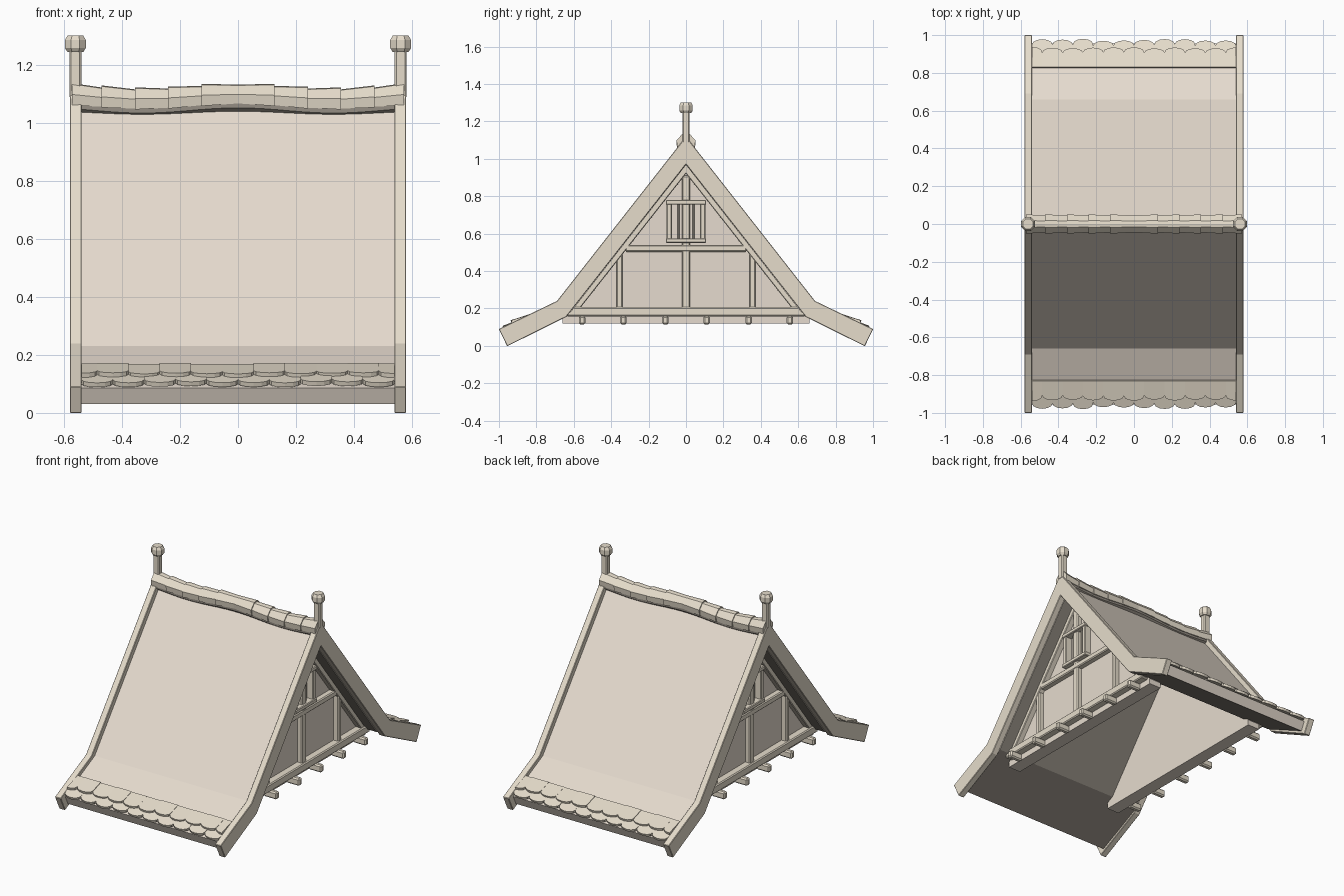
import bpy, bmesh, math, random
from mathutils import Vector

if "Cube" in bpy.data.objects:
    bpy.data.objects.remove(bpy.data.objects["Cube"])

random.seed(4)


def colour(name, rgb):
    m = bpy.data.materials.new(name)
    m.diffuse_color = (*rgb, 1)
    m.use_nodes = True
    m.node_tree.nodes["Principled BSDF"].inputs["Base Color"].default_value = m.diffuse_color
    return m


PLASTER = colour("pale beige", (0.79, 0.71, 0.62))
TIMBER = colour("timber beige", (0.79, 0.72, 0.60))
DARK = colour("dark underside", (0.30, 0.27, 0.23))


def finish(name, bm, mat, mirror=(False, False), bevel=0, under=None):
    bmesh.ops.remove_doubles(bm, verts=bm.verts, dist=0.0002)
    bmesh.ops.recalc_face_normals(bm, faces=bm.faces)
    me = bpy.data.meshes.new(name)
    bm.to_mesh(me)
    bm.free()
    me.materials.append(mat)
    if under:  # downward faces take the second colour
        me.materials.append(under)
        for p in me.polygons:
            p.material_index = int(p.normal.z < -.5)
    ob = bpy.data.objects.new(name, me)
    bpy.context.collection.objects.link(ob)
    if bevel:
        b = ob.modifiers.new("Bevel", 'BEVEL')
        b.width, b.segments, b.limit_method = bevel, 1, 'ANGLE'
    if any(mirror):
        m = ob.modifiers.new("Mirror", 'MIRROR')
        m.use_axis = (mirror[0], mirror[1], False)
        m.use_mirror_merge = False
    return ob


def loft(bm, rings):
    """Closed solid through matching rings of points."""
    vs = [[bm.verts.new(p) for p in r] for r in rings]
    n = len(vs[0])
    for a, b in zip(vs, vs[1:]):
        for i in range(n):
            bm.faces.new((a[i], a[(i + 1) % n], b[(i + 1) % n], b[i]))
    bm.faces.new(vs[0][::-1])
    bm.faces.new(vs[-1])


def prism(bm, yz, x0, x1):
    loft(bm, [[(x, y, z) for y, z in yz] for x in (x0, x1)])


def box(bm, y0, y1, z0, z1, x0, x1):
    prism(bm, [(y0, z0), (y1, z0), (y1, z1), (y0, z1)], x0, x1)


def both(half):
    """Complete a y >= 0 outline that starts and ends on the centre line."""
    return half + [(-y, z) for y, z in half[-2:0:-1]]


# Barge boards at both gable ends
bm = bmesh.new()
prism(bm, both([(0, 1.12), (.69, .24), (1.001, .09), (.956, -.002), (.64, .155), (0, .97)]), .539, .58)
finish("barge_boards", bm, TIMBER, (True, False), .003)

# Roof slab with flared eaves and a dark soffit
bm = bmesh.new()
prism(bm, both([(0, 1.07), (.66, .23), (.955, .086), (.929, .03), (.614, .182), (0, .966)]), -.54, .54)
finish("roof_slab", bm, PLASTER, under=DARK)

# Two rows of scalloped eave tiles, mirrored to the back
bm = bmesh.new()
W = .108
rows = [((-.86, .150), (-.975, .103), 10, -.54), ((-.83, .168), (-.935, .134), 11, -.594)]
for (y0, z0), (y1, z1), count, start in rows:
    for k in range(count):
        j, lift = random.uniform(-.006, .006), random.uniform(0, .005)
        cx = start + W * (k + .5)
        top = Vector((0, y0, z0 + lift))
        d = Vector((0, y1 + j, z1 + lift)) - top
        down = Vector((0, d.z, -d.y)).normalized() * -.016
        outline = [(-W / 2, 0), (W / 2, 0)]
        for i in range(7):
            a = math.pi * i / 6
            outline.append((W / 2 * math.cos(a), .77 + .23 * math.sin(a)))
        ring = []
        for u, t in outline:
            p = top + d * t
            p.x = max(-.54, min(.54, cx + u))
            ring.append(p)
        loft(bm, [ring, [p + down for p in ring]])
finish("eave_tiles", bm, TIMBER, (False, True))


def wave(x):
    return .009 * math.cos(x * 2 * math.pi / .66)


# Dark waving ridge log under the caps
bm = bmesh.new()
loft(bm, [[(x, .040 * math.cos(a), 1.057 + wave(x) + .036 * math.sin(a))
           for a in [math.pi * (i + .5) / 4 for i in range(8)]]
          for x in [-.539 + 1.078 * i / 24 for i in range(25)]])
finish("ridge_log", bm, DARK)

# Overlapping ridge caps, stepping up towards the middle
bm = bmesh.new()
CAP = both([(0, .050), (.017, .047), (.047, .014), (.042, -.02), (0, -.02)])
for k in range(10):
    xa, xb = -.573 + .1146 * k, -.573 + .1146 * (k + 1)
    if k < 5:
        ends = [(xa - (.012 if k else 0), 1.09), (xb, .93)]
    else:
        ends = [(xa, .93), (xb + (.012 if k < 9 else 0), 1.09)]
    loft(bm, [[(x, y * s, 1.077 + wave(x) + z * s) for y, z in CAP] for x, s in ends])
finish("ridge_caps", bm, TIMBER)

# Finial posts
bm = bmesh.new()
box(bm, -.02, .02, 1.085, 1.25, .54, .582)
finish("finial_posts", bm, TIMBER, (True, False), .006)

# Finial knobs
bm = bmesh.new()
loft(bm, [[(.561 + r * math.cos(i * math.pi / 4 + math.pi / 8),
            r * math.sin(i * math.pi / 4 + math.pi / 8), z) for i in range(8)]
          for z, r in [(1.244, .029), (1.258, .039), (1.286, .039), (1.302, .029)]])
finish("finial_knobs", bm, TIMBER, (True, False))

# Recessed gable walls
bm = bmesh.new()
prism(bm, both([(0, 1.0), (.6, .225), (.66, .155), (.66, .12), (0, .12)]), .345, .43)
finish("gable_walls", bm, PLASTER, (True, False))

# Rake timbers along the roof edges
X0, X1 = .42, .466
bm = bmesh.new()
for s in (1, -1):
    prism(bm, [(0, .99), (s * .645, .168), (s * .575, .19), (0, .92)], X0, X1)
finish("rake_timbers", bm, TIMBER, (True, False), .004)

# Sill and middle beam of the framing
bm = bmesh.new()
box(bm, -.64, .64, .158, .207, X0, X1 + .01)
box(bm, -.325, .325, .503, .54, X0, X1)
finish("gable_beams", bm, TIMBER, (True, False), .006)

# Upright posts of the framing
bm = bmesh.new()
box(bm, -.022, .022, .2, .91, X0, X1 - .003)
for s in (1, -1):
    box(bm, s * .355 - .016, s * .355 + .016, .2, .51, X0, X1 - .003)
finish("gable_posts", bm, TIMBER, (True, False), .006)

# Gable window frame
bm = bmesh.new()
for z in (.55, .755):
    box(bm, -.108, .108, z, z + .025, X0, X1 + .012)
for s in (1, -1):
    box(bm, s * .09 - .014, s * .09 + .014, .57, .76, X0, X1 + .006)
    box(bm, s * .04 - .005, s * .04 + .005, .57, .76, X0, X1 - .015)
finish("window_frame", bm, TIMBER, (True, False), .004)

# Joist ends under the sill
bm = bmesh.new()
for y in (.11, .335, .555):
    box(bm, y - .017, y + .017, .114, .16, .425, .515)
finish("joist_ends", bm, TIMBER, (True, True), .008)
